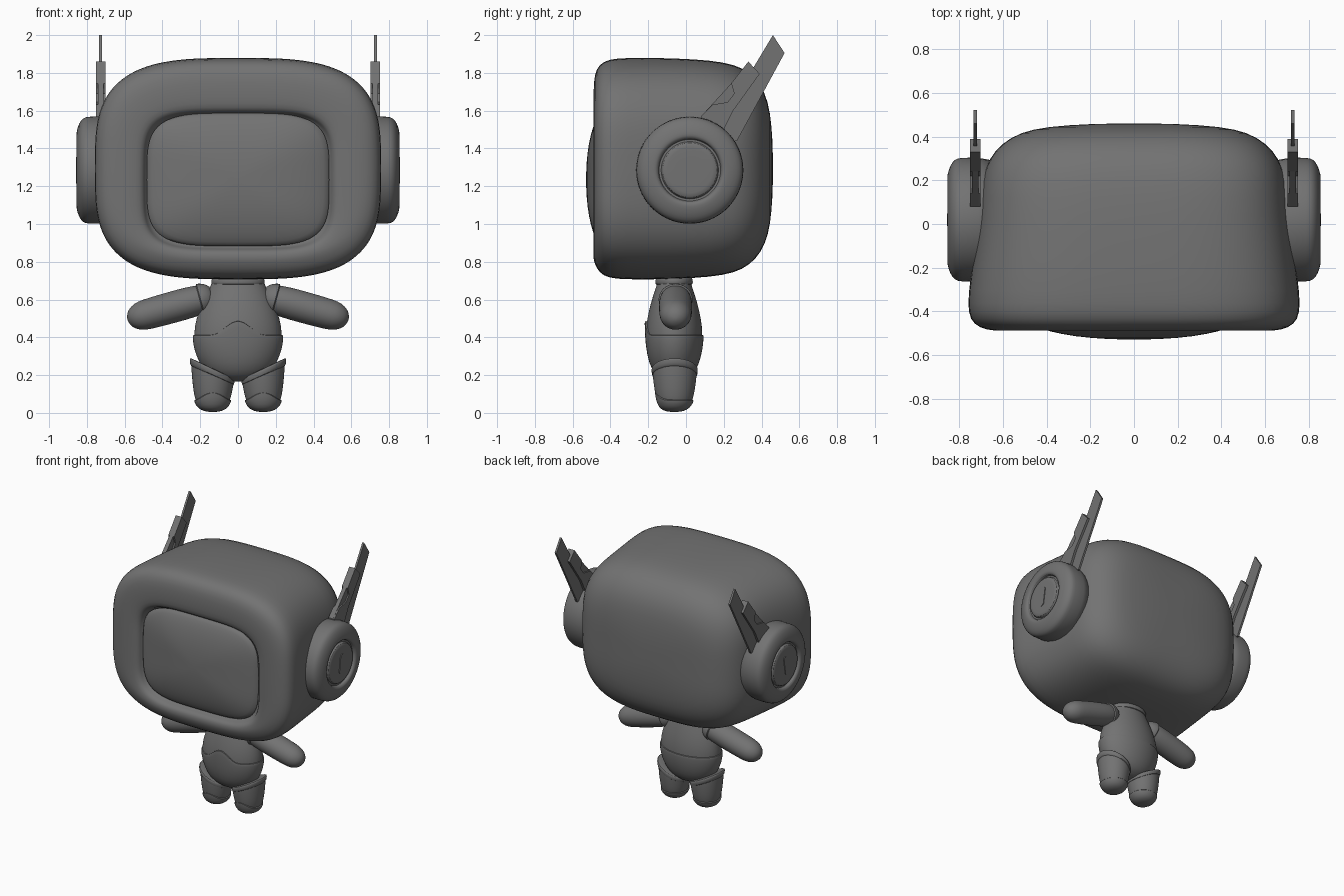
import bpy, bmesh
from math import cos, sin, pi, radians, copysign
from mathutils import Vector

cube = bpy.data.objects.get("Cube")
if cube:
    bpy.data.objects.remove(cube)

grey = bpy.data.materials.new("plain_grey")
grey.use_nodes = True
COLOUR = (0.17, 0.17, 0.17, 1)
grey.diffuse_color = COLOUR
grey.node_tree.nodes["Principled BSDF"].inputs["Base Color"].default_value = COLOUR


def finish(name, bm, mirror=False, subdivide=True, angle=50):
    bmesh.ops.recalc_face_normals(bm, faces=bm.faces)
    mesh = bpy.data.meshes.new(name)
    bm.to_mesh(mesh)
    bm.free()
    mesh.materials.append(grey)
    obj = bpy.data.objects.new(name, mesh)
    bpy.context.collection.objects.link(obj)
    bpy.ops.object.select_all(action="DESELECT")
    obj.select_set(True)
    bpy.context.view_layer.objects.active = obj
    bpy.ops.object.shade_smooth_by_angle(angle=radians(angle))
    if subdivide:
        mod = obj.modifiers.new("Smooth", "SUBSURF")
        mod.levels = mod.render_levels = 1
    if mirror:
        obj.modifiers.new("Mirror", "MIRROR")
    return obj


def oval(a, b, n=2, count=40):
    """Points of a superellipse."""
    points = []
    for i in range(count):
        c, s = cos(2 * pi * i / count), sin(2 * pi * i / count)
        points.append((a * copysign(abs(c) ** (2 / n), c),
                       b * copysign(abs(s) ** (2 / n), s)))
    return points


def loft(name, rings, **options):
    """Skin a list of point rings and close both ends."""
    bm = bmesh.new()
    loops = [[bm.verts.new(p) for p in ring] for ring in rings]
    for low, high in zip(loops, loops[1:]):
        for i in range(len(low)):
            j = (i + 1) % len(low)
            bm.faces.new((low[i], low[j], high[j], high[i]))
    for loop in (loops[0], loops[-1]):
        bm.faces.new(loop)
    return finish(name, bm, **options)


def front_ring(y, a, b, cz, n):
    return [(u, y, cz + v) for u, v in oval(a, b, n, 64)]


def level_ring(x, y, z, a, b, tilt=0, bump=0, spread=1):
    """Ring round z, sloped along x and raised at the front by bump."""
    return [(x + u, y + v, z + tilt * u + (bump * max(0, 1 - (u / spread) ** 2) ** 2
             if v < 0 and abs(u) < spread else 0)) for u, v in oval(a, b)]


def plate(name, outline, x0, x1):
    """Side outline (y, z) given thickness along x."""
    bm = bmesh.new()
    sides = [[bm.verts.new((x, y, z)) for y, z in outline] for x in (x0, x1)]
    for side in sides:
        bm.faces.new(side)
    for i in range(len(outline)):
        j = (i + 1) % len(outline)
        bm.faces.new((sides[0][i], sides[0][j], sides[1][j], sides[1][i]))
    return finish(name, bm, mirror=True, subdivide=False, angle=20)


# Head shell: rounded back, nearly straight sides, soft rim rolled into the face
shell = [(.46, .03, .02), (.459, .2, .15), (.446, .4, .3), (.42, .52, .4),
         (.37, .605, .48), (.3, .665, .535), (.2, .7, .565), (.05, .712, .58),
         (-.15, .735, .587), (-.32, .76, .587), (-.41, .76, .58),
         (-.46, .735, .552), (-.485, .68, .5)]
rings = [front_ring(y, a, b, 1.293, 3.3) for y, a, b in shell]
rim = [(-.49, .61, .445, 1.262, 3.6), (-.487, .54, .395, 1.238, 4),
       (-.475, .505, .37, 1.23, 4.3), (-.445, .49, .357, 1.23, 4.3),
       (-.40, .485, .352, 1.23, 4.3)]
loft("head", rings + [front_ring(*r) for r in rim])

# Domed screen sitting in the rim
dome = [(-.40, .493, .36), (-.452, .487, .355), (-.468, .46, .335), (-.492, .39, .285),
        (-.516, .27, .19), (-.527, .13, .09), (-.529, .02, .015)]
loft("screen", [front_ring(y, a, b, 1.235, 4) for y, a, b in dome])

# Ear pods turned round the sideways axis, with a grooved cap
EAR_Y, EAR_Z = .02, 1.285
pod = [(.6, .28), (.72, .285), (.795, .285), (.82, .278), (.842, .25), (.855, .205),
       (.856, .182), (.848, .168), (.828, .166), (.828, .15), (.848, .146),
       (.852, .138), (.852, .02)]
loft("ear_pod", [[(x, EAR_Y + u, EAR_Z + v) for u, v in oval(r, r)] for x, r in pod],
     mirror=True)

# Leaning slot on each ear cap
slot = []
for i in range(20):
    t = 2 * pi * i / 20
    u, v = .021 * cos(t), .021 * sin(t) + copysign(.05, sin(t))
    slot.append((EAR_Y + u + .15 * v, EAR_Z + v))
plate("ear_slot", slot, .85, .857)

# Swept antennae: thin blade, core and thicker sleeve with a notch
plate("antenna_blade", [(.46, 2), (.522, 1.905), (.27, 1.44), (.1, 1.45), (.1, 1.57),
                        (.34, 1.8)], .72, .735)
plate("antenna_core", [(.24, 1.745), (.3, 1.72), (.2, 1.5), (.08, 1.5), (.08, 1.57)],
      .712, .742)
plate("antenna_sleeve", [(.33, 1.86), (.39, 1.795), (.25, 1.6), (.2, 1.5), (.08, 1.5),
                         (.08, 1.57), (.14, 1.632), (.22, 1.645), (.255, 1.69),
                         (.24, 1.745)], .702, .752)

# Torso and neck
BODY_Y = -.063
torso = [(.165, .03), (.172, .09), (.2, .15), (.26, .2), (.34, .23), (.42, .235),
         (.5, .222), (.58, .192), (.65, .158), (.69, .135), (.76, .125)]
loft("torso", [level_ring(0, BODY_Y, z, r, r * .645) for z, r in torso])
loft("neck_collar", [level_ring(0, BODY_Y, z, r, r * .7)
                     for z, r in [(.675, .12), (.68, .143), (.7, .143), (.74, .13)]])

# Lower body panel with a wave at the front
panel = [(.167, .08, 0), (.2, .155, 0), (.26, .205, 0), (.34, .235, .02),
         (.4, .241, .07), (.412, .24, .08), (.414, .23, .08)]
loft("lower_body", [level_ring(0, BODY_Y, z, r, r * .65, bump=b, spread=.13)
                    for z, r, b in panel])


# Arms: rounded tubes sloping down and out
def arm_rings(sections):
    start, end = Vector((.2, -.055, .6)), Vector((.59, -.055, .492))
    along = (end - start).normalized()
    side = Vector((0, 1, 0))
    up = along.cross(side)
    return [[start + along * d + side * u + up * v for u, v in oval(r * 1.06, r, count=32)]
            for d, r in sections]


loft("arm", arm_rings([(-.08, .03), (-.05, .065), (0, .08), (.1, .084), (.2, .083), (.3, .081),
                       (.34, .074), (.375, .055), (.393, .032), (.4, .006)]), mirror=True)
loft("shoulder_cuff", arm_rings([(-.075, .04), (-.055, .068), (-.02, .083), (0, .087),
                                 (.006, .08)]), mirror=True)

# Legs with sloped tops, cuffs and shoes
LEG_X = .134
leg = [(.012, .05, 0), (.03, .08, 0), (.09, .099, 0), (.16, .109, .15),
       (.2, .113, .35), (.225, .114, .45), (.23, .1, .45)]
loft("leg", [level_ring(LEG_X, -.06, z, r, r * 1.03, tilt) for z, r, tilt in leg],
     mirror=True)
cuff = [(.195, .108, .45), (.2, .117, .45), (.228, .12, .47), (.236, .117, .47),
        (.237, .1, .47)]
loft("leg_cuff", [level_ring(LEG_X + .003, -.06, z, r, r * 1.03, tilt)
                  for z, r, tilt in cuff], mirror=True)
shoe = [(.005, .015, 0), (.008, .045, 0), (.024, .078, 0), (.05, .094, .02),
        (.068, .1, .045), (.07, .095, .045)]
loft("shoe", [level_ring(LEG_X, -.062, z, r, r * 1.04, bump=b, spread=.1)
              for z, r, b in shoe], mirror=True)
